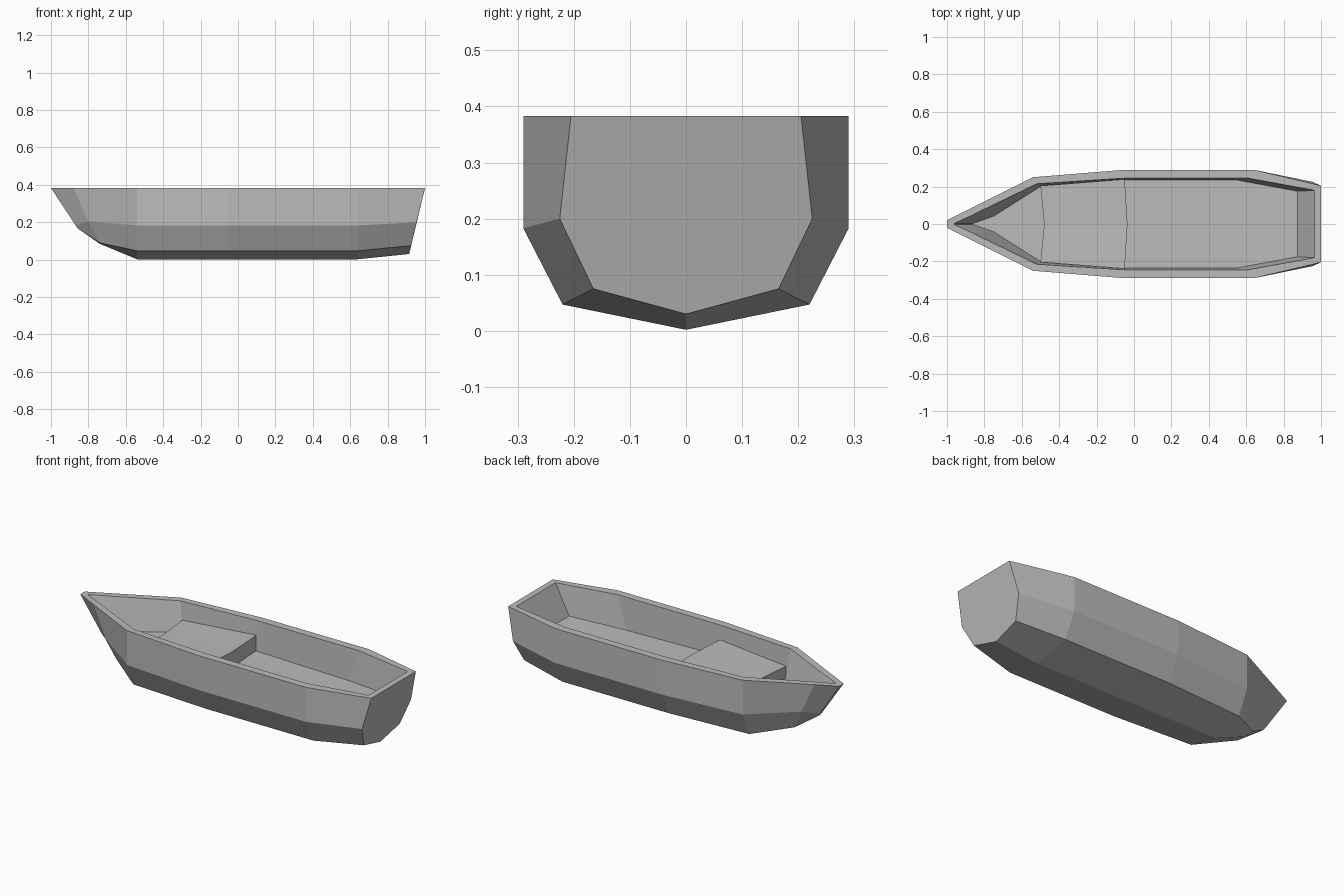
import bpy
import bmesh

cube = bpy.data.objects.get("Cube")
if cube:
    bpy.data.objects.remove(cube, do_unlink=True)

RIM = 0.383
grey = bpy.data.materials.new("hull_grey")
grey.use_nodes = True
grey.diffuse_color = (0.5, 0.5, 0.5, 1)
grey.node_tree.nodes["Principled BSDF"].inputs["Base Color"].default_value = (0.5, 0.5, 0.5, 1)


def finish(name, bm):
    """Mirror a half model across the centre line and make it an object."""
    bmesh.ops.mirror(bm, geom=bm.verts[:] + bm.edges[:] + bm.faces[:],
                     axis='Y', merge_dist=0.0005)
    bmesh.ops.remove_doubles(bm, verts=bm.verts[:], dist=0.0005)
    bmesh.ops.recalc_face_normals(bm, faces=bm.faces[:])
    mesh = bpy.data.meshes.new(name)
    bm.to_mesh(mesh)
    bm.free()
    mesh.materials.append(grey)
    obj = bpy.data.objects.new(name, mesh)
    bpy.context.collection.objects.link(obj)
    return obj


def loft(bm, rings):
    for a, b in zip(rings, rings[1:]):
        for i in range(len(a) - 1):
            bm.faces.new((a[i], a[i + 1], b[i + 1], b[i]))


# Half sections from bow to stern: keel, chine, side, gunwale, inner rim, floor edge
sections = [
    [(-.855, 0, .166), (-.858, .004, .168), (-.868, .01, .183),
     (-1, .02, RIM), (-.96, .004, RIM), (-.86, .003, .21)],
    [(-.74, 0, .085), (-.74, .06, .09), (-.80, .08, .205),
     (-.88, .08, RIM), (-.86, .05, RIM), (-.75, .042, .21)],
    [(-.54, 0, .002), (-.54, .19, .047), (-.54, .25, .183),
     (-.54, .25, RIM), (-.52, .215, RIM), (-.5, .2, .21)],
    [(-.05, 0, .002), (-.05, .22, .047), (-.05, .29, .183),
     (-.05, .29, RIM), (-.05, .245, RIM), (-.05, .235, .21)],
    [(.64, 0, .002), (.64, .22, .047), (.64, .29, .183),
     (.64, .29, RIM), (.61, .245, RIM), (.55, .235, .197)],
    [(.915, 0, .03), (.925, .165, .075), (.955, .225, .2),
     (1, .205, RIM), (.965, .18, RIM), (.875, .175, .215)],
]

# Hull shell with rim, inner walls and floor
bm = bmesh.new()
rings = []
for s in sections:
    floor_x, _, floor_z = s[-1]
    rings.append([bm.verts.new(p) for p in s + [(floor_x, 0, floor_z)]])
loft(bm, rings)

# Stem and transom close the two ends
for ring in (rings[0], rings[-1]):
    keel, chine, side, top, inner, floor, floor_mid = ring
    top_mid = bm.verts.new((top.co.x, 0, RIM))
    inner_mid = bm.verts.new((inner.co.x, 0, RIM))
    bm.faces.new((keel, chine, side, top, top_mid))
    bm.faces.new((top, inner, inner_mid, top_mid))
    bm.faces.new((inner, floor, floor_mid, inner_mid))
finish("hull", bm)

# Raised forward bench between the side walls
bm = bmesh.new()
rings = []
for x_mid, x_edge, width, z in ((-.48, -.5, .204, .28), (-.035, -.05, .239, .30)):
    rings.append([bm.verts.new(p) for p in
                  ((x_mid, 0, z), (x_edge, width, z),
                   (x_edge, width, .19), (x_mid, 0, .19))])
loft(bm, rings)
for ring in rings:
    bm.faces.new(ring)
finish("forward_bench", bm)
